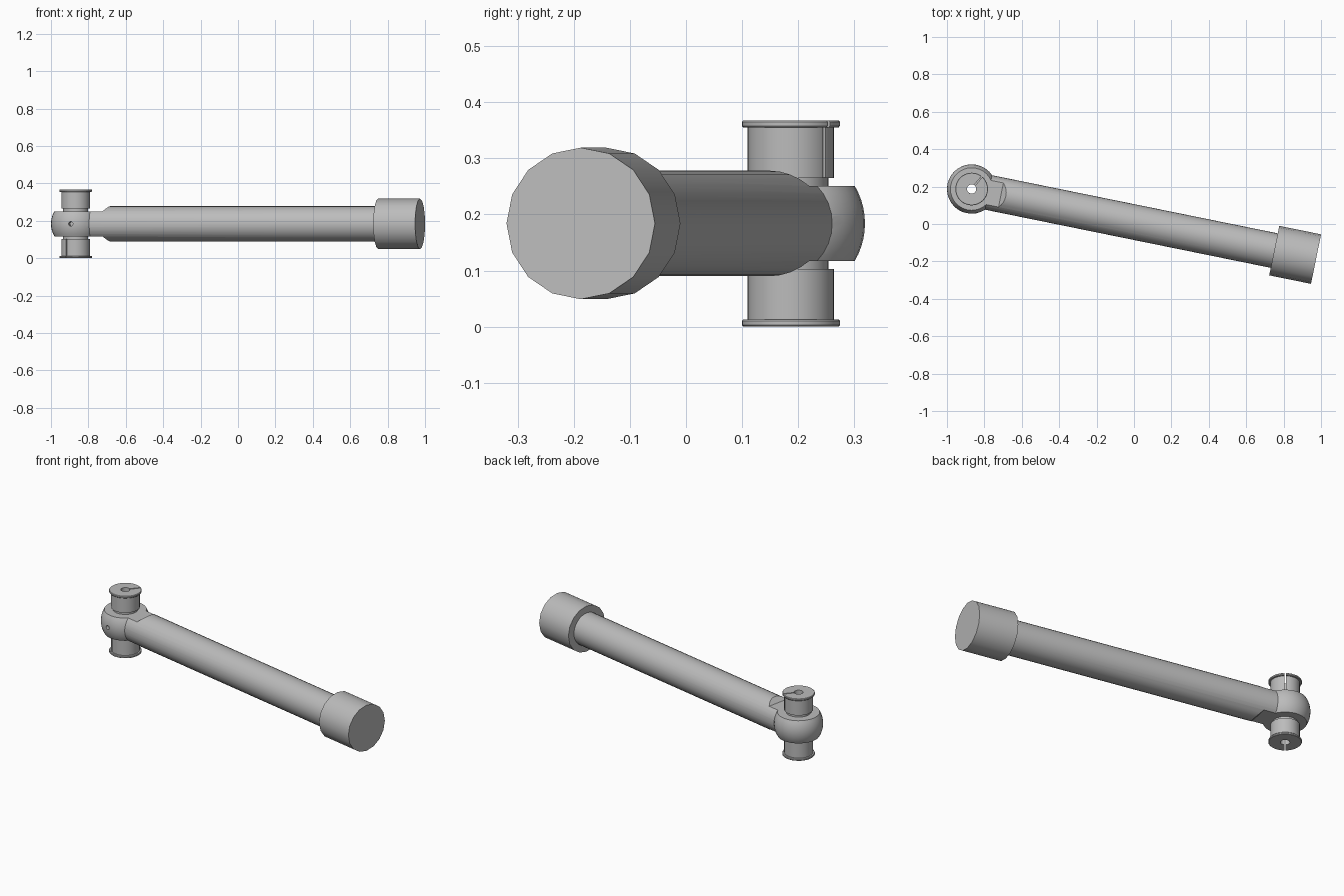
import bpy, bmesh, math
from mathutils import Matrix, Vector

if "Cube" in bpy.data.objects:
    bpy.data.objects.remove(bpy.data.objects["Cube"], do_unlink=True)

grey = bpy.data.materials.new("plain grey")
grey.use_nodes = True
colour = (0.5, 0.5, 0.5, 1)
grey.diffuse_color = colour
grey.node_tree.nodes["Principled BSDF"].inputs["Base Color"].default_value = colour

# Parts are built around the pivot with the rod along +x, then placed
PLACE = Matrix.Translation((-0.868, 0.187, 0.184)) @ Matrix.Rotation(math.radians(-11.5), 4, "Z")
ALONG_X = Matrix.Rotation(math.pi / 2, 4, "Y")


def make(name, bm, matrix=Matrix()):
    bmesh.ops.recalc_face_normals(bm, faces=bm.faces)
    mesh = bpy.data.meshes.new(name)
    bm.to_mesh(mesh)
    bm.free()
    mesh.transform(PLACE @ matrix)
    mesh.materials.append(grey)
    obj = bpy.data.objects.new(name, mesh)
    bpy.context.collection.objects.link(obj)
    return obj


def lathe(name, profile, sides, matrix=Matrix(), closed=False):
    """Spin (radius, height) points around z; open profiles end on the axis."""
    bm = bmesh.new()
    verts = [bm.verts.new((r, 0, z)) for r, z in profile]
    edges = [bm.edges.new(pair) for pair in zip(verts, verts[1:])]
    if closed:
        edges.append(bm.edges.new((verts[-1], verts[0])))
    bmesh.ops.spin(bm, geom=verts + edges, cent=(0, 0, 0), axis=(0, 0, 1),
                   angle=math.tau, steps=sides, use_merge=True)
    bmesh.ops.remove_doubles(bm, verts=bm.verts, dist=1e-5)
    return make(name, bm, matrix)


def cylinder(name, radius, start, end, sides, matrix=ALONG_X):
    return lathe(name, [(0, start), (radius, start), (radius, end), (0, end)], sides, matrix)


def prism(name, outline, half_width):
    """Extrude an x-z outline across y."""
    bm = bmesh.new()
    face = bm.faces.new([bm.verts.new((x, -half_width, z)) for x, z in outline])
    moved = bmesh.ops.extrude_face_region(bm, geom=[face])["geom"]
    bmesh.ops.translate(bm, vec=(0, 2 * half_width, 0),
                        verts=[v for v in moved if isinstance(v, bmesh.types.BMVert)])
    return make(name, bm)


def boolean(obj, tool, operation="DIFFERENCE"):
    tool.hide_render = True
    mod = obj.modifiers.new(operation.lower(), "BOOLEAN")
    mod.object, mod.operation, mod.solver = tool, operation, "EXACT"
    bpy.context.view_layer.objects.active = obj
    bpy.ops.object.modifier_apply(modifier=mod.name)
    bpy.data.objects.remove(tool, do_unlink=True)


# Ball end with flattened top and bottom, joined to the rod
BALL, FLAT = 0.132, 0.067
limit = math.asin(FLAT / BALL)
arc = [limit * k / 5 for k in range(-5, 6)]
ball_profile = [(BALL * math.cos(a), BALL * math.sin(a)) for a in arc]
arm = lathe("rod_with_ball_end", [(0, -FLAT)] + ball_profile + [(0, FLAT)], 32)
boolean(arm, cylinder("rod", 0.094, 0.03, 1.7, 32), "UNION")

# Flats run into the rod and finish in a slope
for side in (1, -1):
    outline = [(-0.2, FLAT), (0.16, FLAT), (0.21, FLAT + 0.05), (0.21, 0.2), (-0.2, 0.2)]
    boolean(arm, prism("flat_cutter", [(x, side * z) for x, z in outline], 0.2))

# Vertical bore and small side hole in the ball
boolean(arm, cylinder("bore_cutter", 0.025, -0.2, 0.2, 20, Matrix()))
boolean(arm, cylinder("side_hole_cutter", 0.012, 0.09, 0.2, 12,
                      Matrix.Rotation(math.pi / 2, 4, "X")))

# End cap
cap = cylinder("end_cap", 0.135, 1.651, 1.879, 16)

# Flanged, split bushings above and below the ball
bushing = [(0.025, 0.064), (0.067, 0.064), (0.067, 0.081), (0.077, 0.081), (0.077, 0.171),
           (0.085, 0.171), (0.0875, 0.174), (0.0875, 0.181), (0.085, 0.1835), (0.025, 0.1835)]
parts = [arm, cap]
for name, side, heading in (("upper_bushing", 1, 62), ("lower_bushing", -1, 242)):
    obj = lathe(name, [(r, side * z) for r, z in bushing], 32, closed=True)
    slit = bmesh.new()
    bmesh.ops.create_cube(slit, size=1)
    size = Matrix.Diagonal((0.1, 0.007, 0.12, 1))
    turn = Matrix.Rotation(math.radians(heading), 4, "Z")
    boolean(obj, make("slit_cutter", slit,
                      turn @ Matrix.Translation((0.06, 0, side * 0.142)) @ size))
    parts.append(obj)

# Smooth round surfaces while keeping hard edges
for obj in parts:
    bpy.ops.object.select_all(action="DESELECT")
    obj.select_set(True)
    bpy.context.view_layer.objects.active = obj
    bpy.ops.object.shade_smooth_by_angle(angle=math.radians(30))
